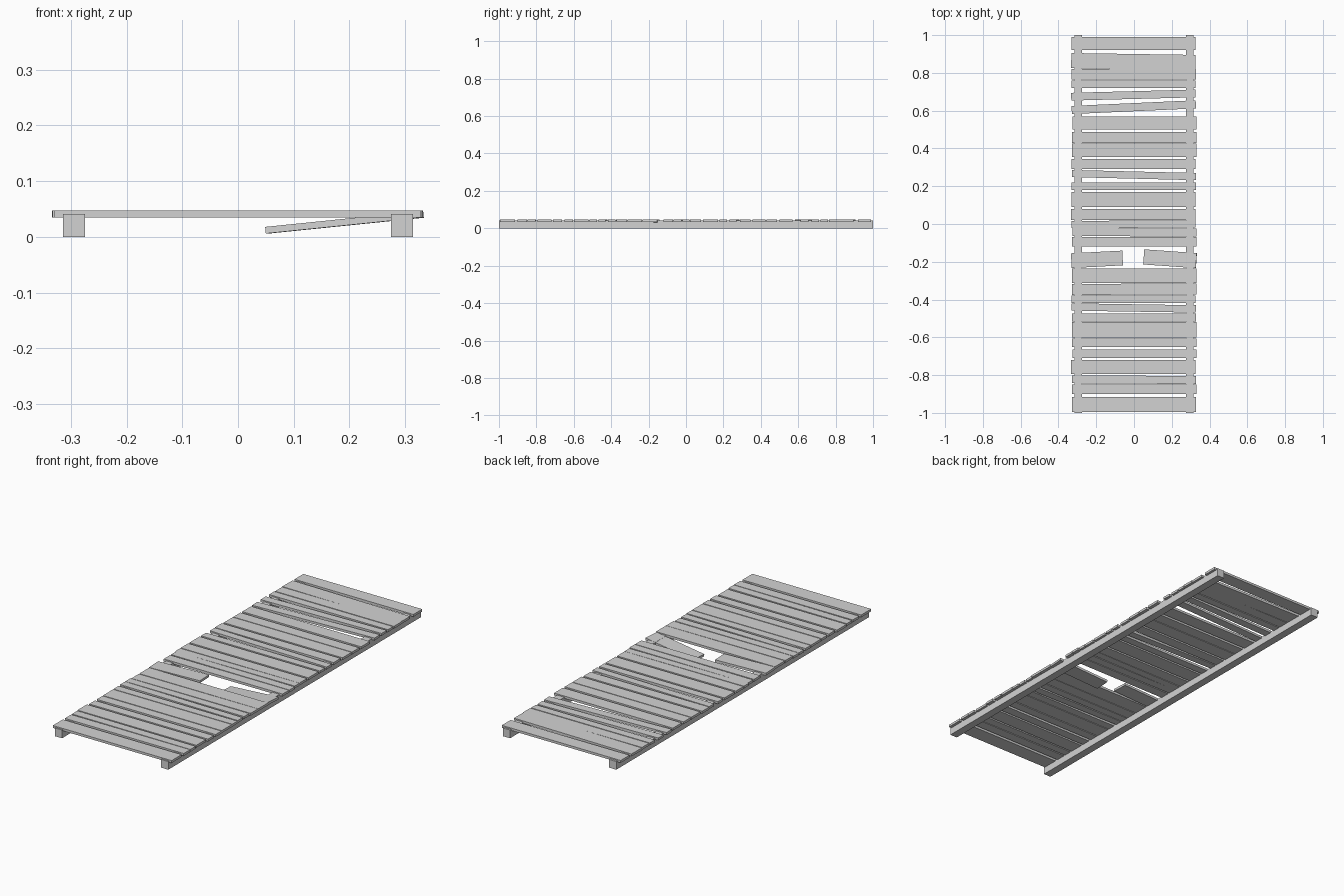
import bpy
import math
import random
from mathutils import Euler, Vector

random.seed(4)

default_cube = bpy.data.objects.get("Cube")
if default_cube:
    bpy.data.objects.remove(default_cube, do_unlink=True)

# One plain weathered wood colour
wood = bpy.data.materials.new("grey_wood")
wood.use_nodes = True
colour = (0.65, 0.65, 0.65, 1)
wood.diffuse_color = colour
wood.node_tree.nodes["Principled BSDF"].inputs["Base Color"].default_value = colour


def add_box(name, centre, size, rotation=(0, 0, 0)):
    """Add a flat-sided timber with its size baked into the mesh."""
    bpy.ops.mesh.primitive_cube_add(size=1)
    timber = bpy.context.object
    timber.name = name
    for vertex in timber.data.vertices:
        vertex.co = Vector(a * b for a, b in zip(vertex.co, size))
    timber.location = centre
    timber.rotation_euler = Euler(rotation)
    timber.data.materials.append(wood)
    return timber


# Two long bearers under the deck
BEAM_TOP = 0.041
for side, x in (("left", 0.294), ("right", -0.294)):
    add_box(side + "_beam", (x, 0, BEAM_TOP / 2), (0.04, 2, BEAM_TOP))

# Deck planks: back edge, front edge, and rise from right end to left end
THICK = 0.012
DECK_Z = 0.041
LENGTH = 0.658
planks = [
    (0.99, 0.92, 0), (0.9, 0.82, -0.01), (0.82, 0.765, 0), (0.76, 0.72, 0),
    (0.703, 0.662, 0.017), (0.64, 0.597, 0.03), (0.57, 0.5, 0),
    (0.487, 0.43, 0), (0.426, 0.355, 0), (0.345, 0.29, 0),
    (0.278, 0.24, -0.016), (0.22, 0.18, 0), (0.17, 0.09, 0),
    (0.08, 0.021, 0), (0.018, -0.02, 0.004), (-0.023, -0.065, -0.004),
    (-0.07, -0.12, 0), (-0.235, -0.313, 0), (-0.316, -0.374, 0.003),
    (-0.378, -0.418, 0), (-0.425, -0.464, -0.01), (-0.475, -0.516, 0),
    (-0.52, -0.6, 0), (-0.605, -0.65, 0), (-0.664, -0.71, 0),
    (-0.72, -0.795, 0), (-0.803, -0.845, -0.004), (-0.85, -0.9, 0),
    (-0.915, -0.994, 0),
]
for number, (back, front, rise) in enumerate(planks):
    shift = random.uniform(-0.004, 0.003)
    add_box(f"plank_{number}", (shift, (back + front) / 2, DECK_Z),
            (LENGTH, back - front, THICK),
            (0, 0, math.atan2(rise, LENGTH)))

# Snapped plank: one half still lies on its beam, the other sags inward
add_box("broken_plank_right", (-0.196, -0.187, DECK_Z),
        (0.272, 0.078, THICK), (0, 0, math.radians(3)))
add_box("broken_plank_left", (0.191, -0.184, 0.026),
        (0.28, 0.08, THICK), (0, math.radians(-5.8), math.radians(-4)))
